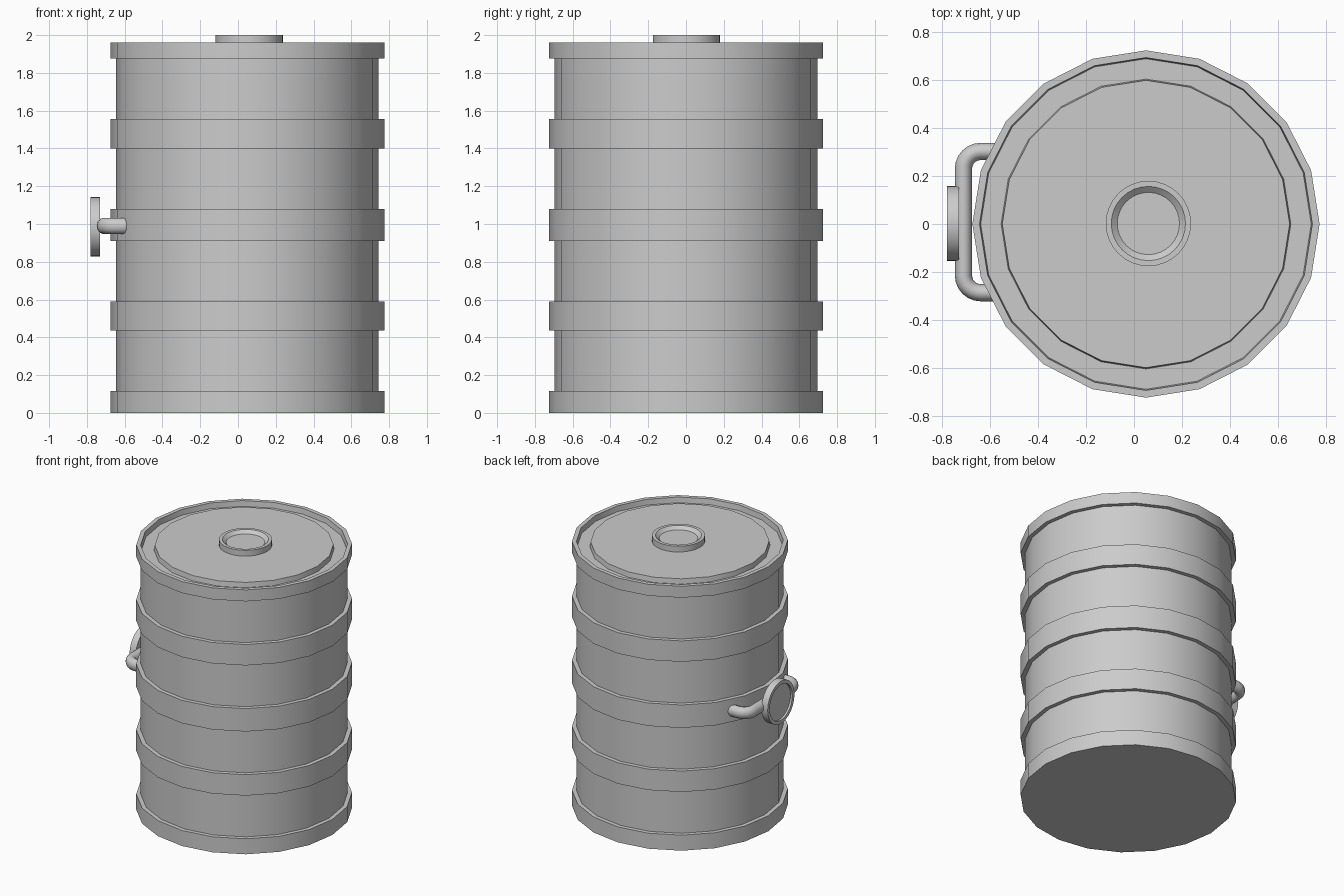
import bpy, bmesh, math
from mathutils import Vector, Matrix

if "Cube" in bpy.data.objects:
    bpy.data.objects.remove(bpy.data.objects["Cube"])


def finish(bm, name, angle=30):
    bmesh.ops.remove_doubles(bm, verts=bm.verts, dist=1e-5)
    bmesh.ops.recalc_face_normals(bm, faces=bm.faces)
    me = bpy.data.meshes.new(name)
    bm.to_mesh(me)
    bm.free()
    ob = bpy.data.objects.new(name, me)
    bpy.context.collection.objects.link(ob)
    bpy.ops.object.select_all(action='DESELECT')
    ob.select_set(True)
    bpy.context.view_layer.objects.active = ob
    bpy.ops.object.shade_smooth_by_angle(angle=math.radians(angle))
    return ob


def skin(bm, rings):
    """Join closed vertex rings and cap both ends."""
    loops = [[bm.verts.new(p) for p in ring] for ring in rings]
    n = len(loops[0])
    for a, b in zip(loops, loops[1:]):
        for i in range(n):
            j = (i + 1) % n
            bm.faces.new((a[i], a[j], b[j], b[i]))
    bm.faces.new(loops[0])
    bm.faces.new(loops[-1])


def lathe(name, profile, sides, matrix):
    """Turn (radius, height) points around the local z axis."""
    bm = bmesh.new()
    skin(bm, [[matrix @ Vector((r * math.cos(t), r * math.sin(t), z))
               for t in (2 * math.pi * i / sides for i in range(sides))]
              for r, z in profile])
    return finish(bm, name)


# Drum shell with five hoops and a recessed, raised-centre top
RIB, BODY = 0.725, 0.695
hoops = [(0, 0.115), (0.435, 0.59), (0.91, 1.08), (1.40, 1.555), (1.875, 1.96)]
profile = []
for lo, hi in hoops:
    if lo > 0:
        profile.append((BODY, lo))
    profile += [(RIB, lo), (RIB, hi)]
    if hi < 1.9:
        profile.append((BODY, hi))
profile += [(BODY, 1.96), (BODY - 0.005, 1.92), (0.605, 1.92), (0.60, 1.957)]
lathe("drum", profile, 20, Matrix.Translation((0.05, 0, 0)))

# Filler cap with a dished centre
lathe("filler_cap", [(0.178, 1.95), (0.178, 2.0), (0.155, 2.0), (0.13, 1.978)],
      32, Matrix.Translation((0.06, 0.002, 0)))

# Side handle: oval tube bent into a U
half = [(-0.57, 0.295), (-0.64, 0.295)]
for i in range(1, 7):
    a = math.pi / 2 * (1 + i / 6)
    half.append((-0.64 + 0.072 * math.cos(a), 0.223 + 0.072 * math.sin(a)))
path = [Vector((x, y, 0)) for x, y in half]
path += [Vector((p.x, -p.y, 0)) for p in reversed(path)]
rings = []
for i, p in enumerate(path):
    d = (path[min(i + 1, len(path) - 1)] - path[max(i - 1, 0)]).normalized()
    side = Vector((-d.y, d.x, 0))
    rings.append([p + Vector((0, 0.008, 0.99)) + side * 0.036 * math.cos(t)
                  + Vector((0, 0, 0.043 * math.sin(t)))
                  for t in (2 * math.pi * k / 12 for k in range(12))])
bm = bmesh.new()
skin(bm, rings)
finish(bm, "handle", 40)

# Round plate on the handle, facing -x, with a raised edge
lathe("handle_disc", [(0.157, 0.73), (0.157, 0.781), (0.132, 0.781), (0.132, 0.766)],
      32, Matrix.Translation((0, 0.002, 0.985)) @ Matrix.Rotation(-math.pi / 2, 4, 'Y'))
